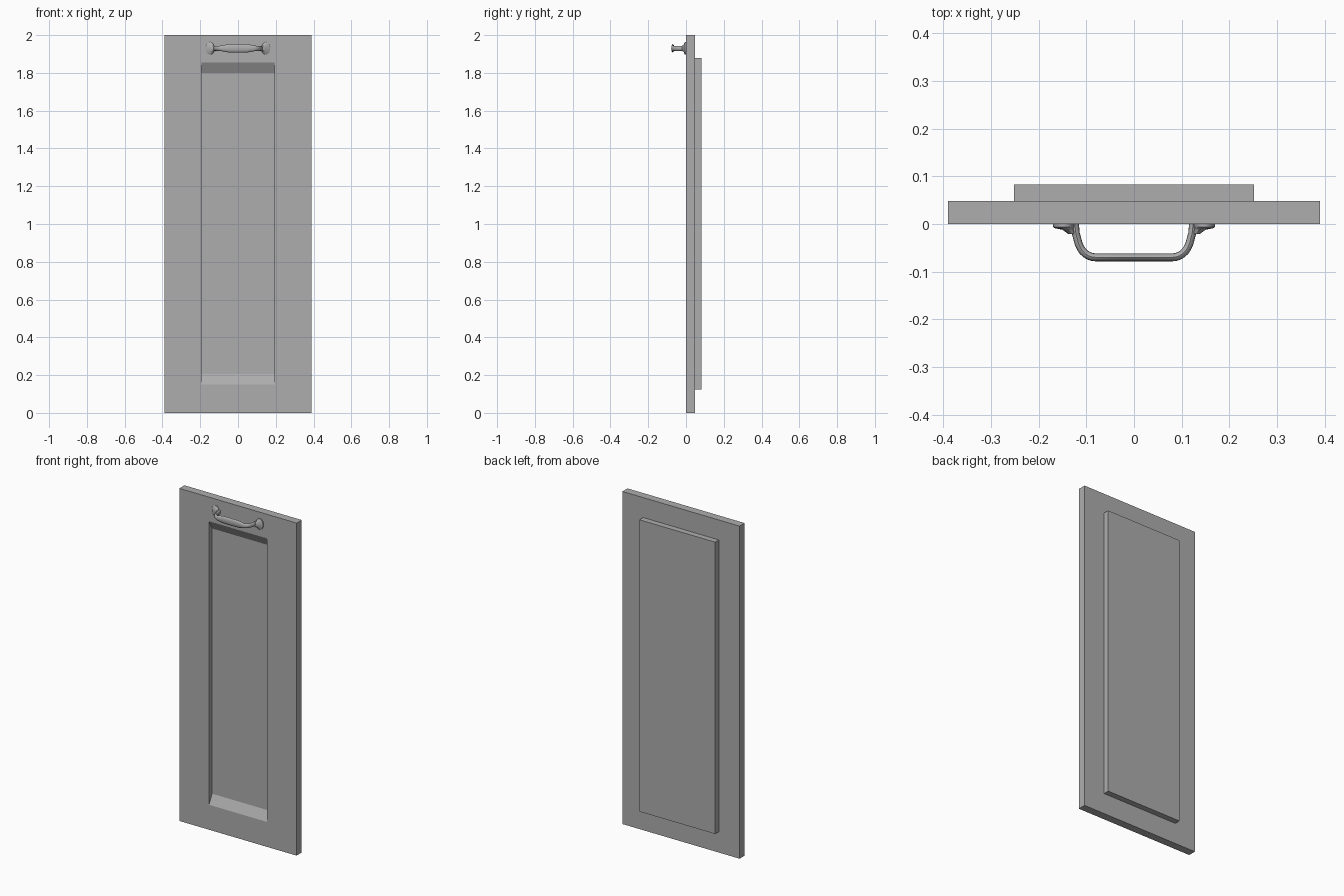
import bpy, bmesh, math
from mathutils import Vector

cube = bpy.data.objects.get("Cube")
if cube:
    bpy.data.objects.remove(cube, do_unlink=True)

grey = bpy.data.materials.new("plain grey")
grey.use_nodes = True
COLOUR = (0.42, 0.42, 0.42, 1)
grey.diffuse_color = COLOUR
grey.node_tree.nodes["Principled BSDF"].inputs["Base Color"].default_value = COLOUR


def loft(name, rings, smooth=False):
    """Skin a list of equal-length point rings and cap both ends."""
    bm = bmesh.new()
    loops = [[bm.verts.new(p) for p in ring] for ring in rings]
    n = len(loops[0])
    for a, b in zip(loops, loops[1:]):
        for i in range(n):
            j = (i + 1) % n
            bm.faces.new((a[i], a[j], b[j], b[i]))
    bm.faces.new(loops[0])
    bm.faces.new(loops[-1])
    bmesh.ops.recalc_face_normals(bm, faces=bm.faces)
    mesh = bpy.data.meshes.new(name)
    bm.to_mesh(mesh)
    bm.free()
    mesh.materials.append(grey)
    ob = bpy.data.objects.new(name, mesh)
    bpy.context.collection.objects.link(ob)
    if smooth:
        bpy.ops.object.select_all(action='DESELECT')
        ob.select_set(True)
        bpy.context.view_layer.objects.active = ob
        bpy.ops.object.shade_smooth_by_angle(angle=math.radians(40))
    return ob


def rect(half_x, y, z0, z1):
    return [(-half_x, y, z0), (half_x, y, z0), (half_x, y, z1), (-half_x, y, z1)]


# Door slab with a recess whose top and bottom walls slope inward
BACK = 0.048
loft("door_slab", [rect(0.39, BACK, 0, 2), rect(0.39, 0, 0, 2),
                   rect(0.193, 0, 0.15, 1.855), rect(0.193, 0.03, 0.205, 1.80)])

# Raised panel on the back
loft("back_panel", [rect(0.252, BACK - 0.008, 0.125, 1.88),
                    rect(0.252, 0.083, 0.125, 1.88)])

# Handle: bent flat bar, tallest in the middle
HANDLE_Z = 1.93
half_path = [(-0.124, 0.0), (-0.122, -0.02), (-0.116, -0.042)]
centre, radius = Vector((-0.08, -0.034)), 0.036
for k in range(1, 7):
    a = math.radians(195 + 75 * k / 6)
    half_path.append((centre.x + radius * math.cos(a), centre.y + radius * math.sin(a)))
half_path += [(-0.05, -0.07), (-0.02, -0.07)]
path = [Vector(p) for p in half_path]
path += [Vector((-p.x, p.y)) for p in reversed(path)]

rings = []
for i, p in enumerate(path):
    t = (path[min(i + 1, len(path) - 1)] - path[max(i - 1, 0)]).normalized()
    side = Vector((-t.y, t.x))
    f = min(1, max(0, (0.105 - abs(p.x)) / 0.06))
    height = 0.013 + 0.009 * f * f * (3 - 2 * f)
    ring = []
    for k in range(12):
        a = math.tau * k / 12
        q = p + side * 0.0083 * math.cos(a)
        ring.append((q.x, q.y, HANDLE_Z + height * math.sin(a)))
    rings.append(ring)
loft("handle_bar", rings, smooth=True)


# Oval mounting flanges flowing into the bar ends
def oval(cx, y, rx, rz, sign):
    return [(sign * (cx + rx * math.cos(math.tau * k / 24)), y,
             HANDLE_Z + rz * math.sin(math.tau * k / 24)) for k in range(24)]


for side_name, sign in (("left", 1), ("right", -1)):
    loft(side_name + "_handle_flange",
         [oval(0.147, 0.0, 0.023, 0.033, sign),
          oval(0.147, -0.006, 0.023, 0.033, sign),
          oval(0.146, -0.009, 0.020, 0.029, sign),
          oval(0.137, -0.012, 0.013, 0.019, sign),
          oval(0.130, -0.021, 0.008, 0.013, sign)], smooth=True)
